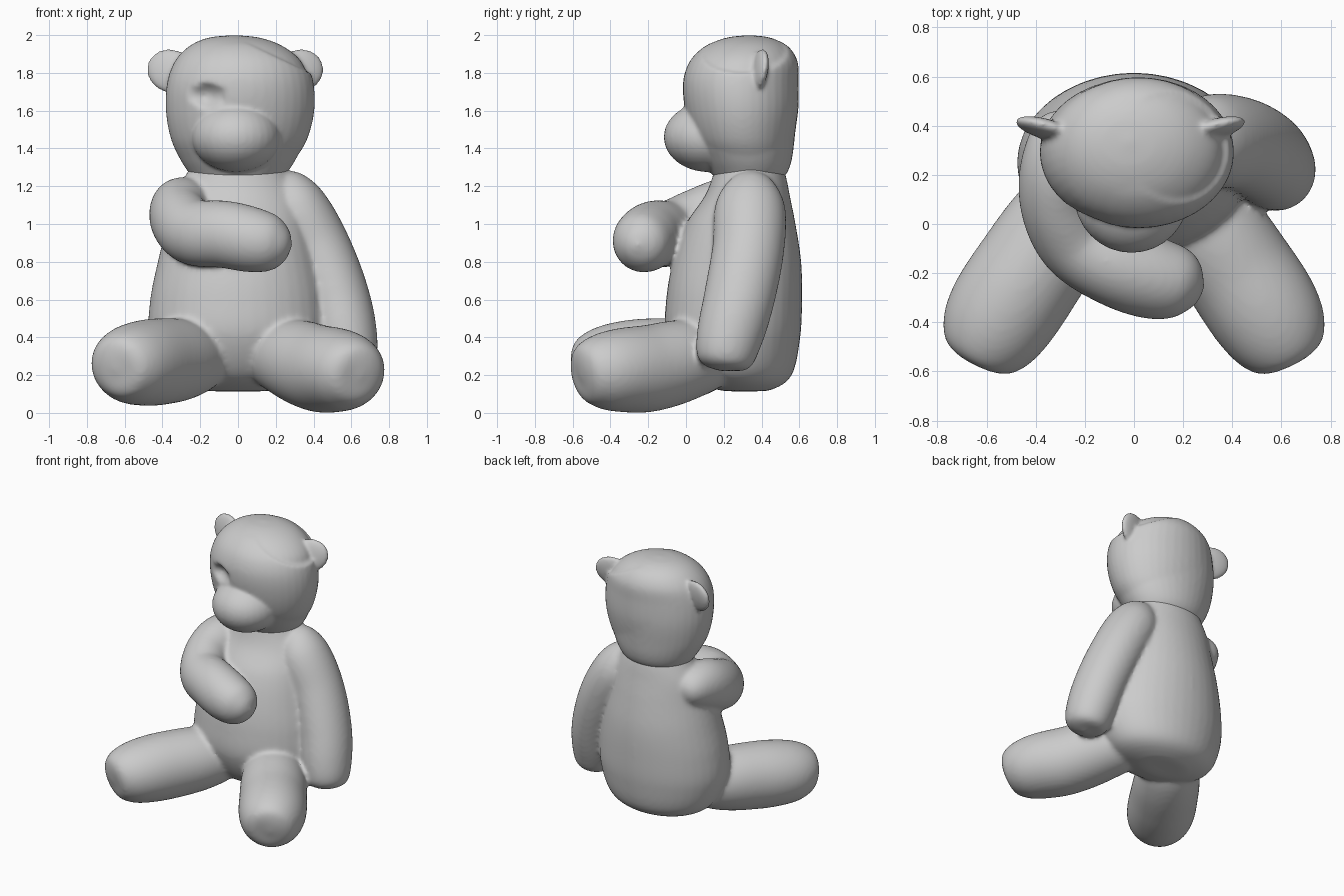
import bpy, bmesh, math
from mathutils import Vector

if "Cube" in bpy.data.objects:
    bpy.data.objects.remove(bpy.data.objects["Cube"])

SIDES, STEPS = 40, 8


def spline(rows):
    """Smooth chord-spaced curve through rows of (x, y, z, radius a, radius b)."""
    rows = [Vector(r) for r in rows]
    t = [0]
    for a, b in zip(rows, rows[1:]):
        t.append(t[-1] + (b - a).length)
    last = len(rows) - 1
    slope = []
    for i in range(len(rows)):
        j, k = max(i - 1, 0), min(i + 1, last)
        slope.append((rows[k] - rows[j]) / (t[k] - t[j]))
    out = []
    for i in range(last):
        h = t[i + 1] - t[i]
        for s in range(STEPS):
            u = s / STEPS
            out.append(rows[i] * (2 * u**3 - 3 * u**2 + 1) + slope[i] * h * (u**3 - 2 * u**2 + u)
                       + rows[i + 1] * (3 * u**2 - 2 * u**3) + slope[i + 1] * h * (u**3 - u**2))
    return out + [rows[-1]]


def limb(name, rows, up, level=False, cut=None):
    """Closed smooth tube; radius a lies across 'up', b along it. level = horizontal rings."""
    path, up = spline(rows), Vector(up)
    bm = bmesh.new()
    rings = []
    for i, (x, y, z, ra, rb) in enumerate(path):
        lo, hi = path[max(i - 3, 0)], path[min(i + 3, len(path) - 1)]
        t = Vector((0, 0, 1)) if level else Vector(hi[:3]) - Vector(lo[:3])
        a = t.cross(up).normalized()
        b = a.cross(t).normalized()
        rings.append([bm.verts.new(Vector((x, y, z))
                      + a * max(ra, .004) * math.cos(k * math.tau / SIDES)
                      + b * max(rb, .004) * math.sin(k * math.tau / SIDES))
                      for k in range(SIDES)])
    for r, s in zip(rings, rings[1:]):
        for k in range(SIDES):
            n = (k + 1) % SIDES
            bm.faces.new((r[k], r[n], s[n], s[k]))
    bm.faces.new(rings[0])
    bm.faces.new(rings[-1])
    if cut:
        bmesh.ops.bisect_plane(bm, geom=bm.verts[:] + bm.edges[:] + bm.faces[:],
                               plane_co=cut[0], plane_no=cut[1], clear_outer=True)
        bmesh.ops.holes_fill(bm, edges=[e for e in bm.edges if e.is_boundary])
    bmesh.ops.recalc_face_normals(bm, faces=bm.faces)
    return finish(name, bm)


def ball(name, centre, size, tilt=(0, 0, 0)):
    bm = bmesh.new()
    bmesh.ops.create_uvsphere(bm, u_segments=32, v_segments=20, radius=1)
    ob = finish(name, bm)
    ob.location, ob.scale, ob.rotation_euler = centre, size, tilt
    return ob


def finish(name, bm):
    me = bpy.data.meshes.new(name)
    bm.to_mesh(me)
    bm.free()
    ob = bpy.data.objects.new(name, me)
    bpy.context.collection.objects.link(ob)
    return ob


def fuse(parts, voxel, smooth):
    """Join parts into the first one and blend the seams."""
    bpy.ops.object.select_all(action='DESELECT')
    for p in parts:
        p.select_set(True)
    ob = bpy.context.view_layer.objects.active = parts[0]
    bpy.ops.object.join()
    m = ob.modifiers.new("fuse", 'REMESH')
    m.mode, m.voxel_size, m.use_smooth_shade = 'VOXEL', voxel, True
    m = ob.modifiers.new("soften", 'SMOOTH')
    m.factor, m.iterations = 0.5, smooth


# torso
torso = limb("body", [
    (0, .32, .115, .01, .01), (0, .31, .122, .2, .14), (0, .28, .2, .38, .28),
    (0, .25, .4, .47, .355), (0, .255, .6, .465, .36), (0, .27, .8, .425, .34),
    (0, .29, 1.0, .375, .29), (0, .325, 1.15, .33, .225), (0, .335, 1.25, .28, .195),
    (0, .33, 1.38, .22, .16)], (0, 1, 0), level=True)

# legs, splayed forward
legs = [limb("leg", [
    (s * .13, .22, .31, .01, .01), (s * .17, .16, .3, .16, .15),
    (s * .28, .02, .285, .215, .21), (s * .43, -.2, .26 + dz, .23, .23),
    (s * .535, -.36, .25 + dz, .228, .22), (s * .6, -.47, .24 + dz, .2, .192),
    (s * .64, -.54, .225 + dz, .14, .14), (s * .65, -.56, .22 + dz, .01, .01)], (0, 0, 1))
    for s, dz in ((-1, .01), (1, -.025))]

# hanging arm
arm_down = limb("arm_down", [
    (.19, .345, 1.27, .01, .01), (.23, .345, 1.21, .115, .12), (.3, .34, 1.09, .17, .185),
    (.42, .33, .87, .178, .19), (.525, .28, .6, .175, .187), (.575, .225, .38, .165, .172),
    (.595, .2, .26, .13, .135), (.6, .195, .22, .01, .01)], (0, 1, 0))

# arm folded across the chest
arm_folded = limb("arm_folded", [
    (-.21, .44, 1.1, .01, .01), (-.25, .38, 1.1, .14, .12), (-.295, .24, 1.08, .165, .17),
    (-.305, .08, 1.02, .158, .175), (-.23, -.07, .955, .163, .175), (-.07, -.17, .945, .168, .178),
    (.08, -.22, .915, .168, .172), (.19, -.24, .895, .142, .145), (.255, -.255, .885, .085, .085),
    (.285, -.26, .88, .01, .01)], (0, 0, 1))
fuse([torso, arm_down, arm_folded] + legs, .015, 9)

# head
head_rows = [
    (0, .33, 1.22, .22, .16), (0, .335, 1.27, .26, .2), (0, .325, 1.34, .305, .235),
    (0, .305, 1.45, .355, .27), (0, .295, 1.6, .382, .295), (0, .29, 1.75, .375, .3),
    (0, .305, 1.86, .335, .28), (-.01, .32, 1.94, .25, .215), (-.02, .33, 1.985, .14, .12),
    (-.02, .335, 2.0, .01, .01)]
head = limb("head", head_rows, (0, 1, 0), level=True)

# raised layer on one side of the head, fading out below
swell = [-.02, -.02, -.015, .0, .01, .012, .012, .012, .012]
wrap = limb("head_wrap", [(x + .018, y, z, a - .006 + w, b - .006 + w)
                          for (x, y, z, a, b), w in zip(head_rows, swell)], (0, 1, 0),
            level=True, cut=((.2, 0, 1.885), (.43, 0, .9)))

# sunken eye
eye = Vector((-.16, .0, 1.68))
for v in list(head.data.vertices) + list(wrap.data.vertices):
    d = math.hypot(v.co.x - eye.x, (v.co.z - eye.z) * 1.2)
    if v.co.y < .2 and d < .085:
        v.co.y += .06 * (1 - (d / .085) ** 2)

# muzzle and ears
muzzle = ball("muzzle", (-.01, .12, 1.46), (.235, .238, .185))
ears = [ball("ear", (s * .34 - .015, .385, 1.81), (.135, .038, .115),
             (math.radians(-10), math.radians(-20 * s), math.radians(18 * s)))
        for s in (-1, 1)]
fuse([head, wrap, muzzle] + ears, .011, 8)
